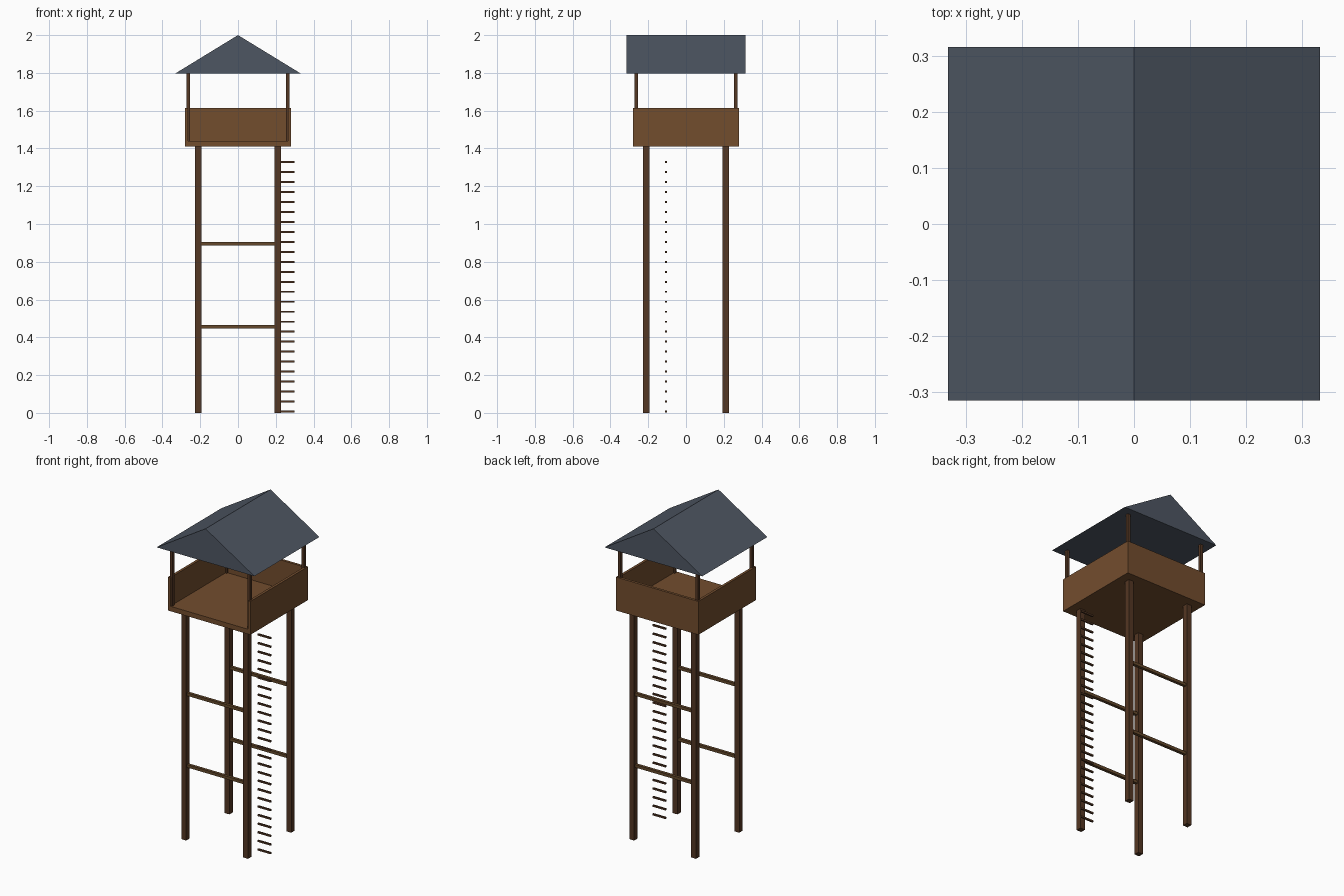
import bpy, bmesh

if "Cube" in bpy.data.objects:
    bpy.data.objects.remove(bpy.data.objects["Cube"])

def material(name, rgb):
    m = bpy.data.materials.new(name)
    m.diffuse_color = (*rgb, 1)
    m.use_nodes = True
    m.node_tree.nodes["Principled BSDF"].inputs["Base Color"].default_value = m.diffuse_color
    return m

PLANK = material("plank brown", (0.171, 0.074, 0.027))
TIMBER = material("dark timber", (0.088, 0.038, 0.017))
BRACE = material("brace brown", (0.127, 0.064, 0.024))
SLATE = material("slate roof", (0.076, 0.093, 0.123))

def finish(name, bm, mat):
    bmesh.ops.recalc_face_normals(bm, faces=bm.faces)
    me = bpy.data.meshes.new(name)
    bm.to_mesh(me)
    bm.free()
    me.materials.append(mat)
    ob = bpy.data.objects.new(name, me)
    bpy.context.collection.objects.link(ob)
    return ob

def box(name, x, y, z, mat):
    """Box from (min, max) ranges on each axis."""
    bm = bmesh.new()
    bmesh.ops.create_cube(bm, size=1)
    for v in bm.verts:
        v.co = [r[0] if c < 0 else r[1] for c, r in zip(v.co, (x, y, z))]
    return finish(name, bm, mat)

def span(c, half):
    return (c - half, c + half)

LEG, POST, HALF, WALL = 0.21, 0.263, 0.28, 0.016
FLOOR, DECK, RAIL, EAVE = 1.41, 1.44, 1.615, 1.797

# Legs and roof posts at the four corners
for sx in (-1, 1):
    for sy in (-1, 1):
        box("leg", span(sx * LEG, 0.0165), span(sy * LEG, 0.0165), (0, FLOOR), TIMBER)
        box("roof_post", span(sx * POST, 0.009), span(sy * POST, 0.009), (DECK, EAVE), TIMBER)

# Cross braces on front and back
for sy in (-1, 1):
    for z in (0.455, 0.895):
        box("cross_brace", (-LEG, LEG), span(sy * LEG, 0.009), span(z, 0.009), BRACE)

# Ladder rungs beside the right legs
for i in range(26):
    box("ladder_rung", (0.21, 0.298), span(-0.105, 0.005), span(0.0075 + i * 0.0528, 0.005), TIMBER)

# Platform floor with three walls, open to the front
box("floor", (-HALF, HALF), (-HALF, HALF), (FLOOR, DECK), PLANK)
box("left_wall", (-HALF, -HALF + WALL), (-HALF, HALF), (FLOOR, RAIL), PLANK)
box("right_wall", (HALF - WALL, HALF), (-HALF, HALF), (FLOOR, RAIL), PLANK)
box("back_wall", (-HALF, HALF), (HALF - WALL, HALF), (FLOOR, RAIL), PLANK)

# Gable roof: triangular profile extruded along y
bm = bmesh.new()
profile = [bm.verts.new(p) for p in ((-0.332, -0.315, EAVE), (0.332, -0.315, EAVE), (0, -0.315, 2.0))]
face = bm.faces.new(profile)
ext = bmesh.ops.extrude_face_region(bm, geom=[face], use_keep_orig=True)
for v in ext["geom"]:
    if isinstance(v, bmesh.types.BMVert):
        v.co.y = 0.316
finish("roof", bm, SLATE)
